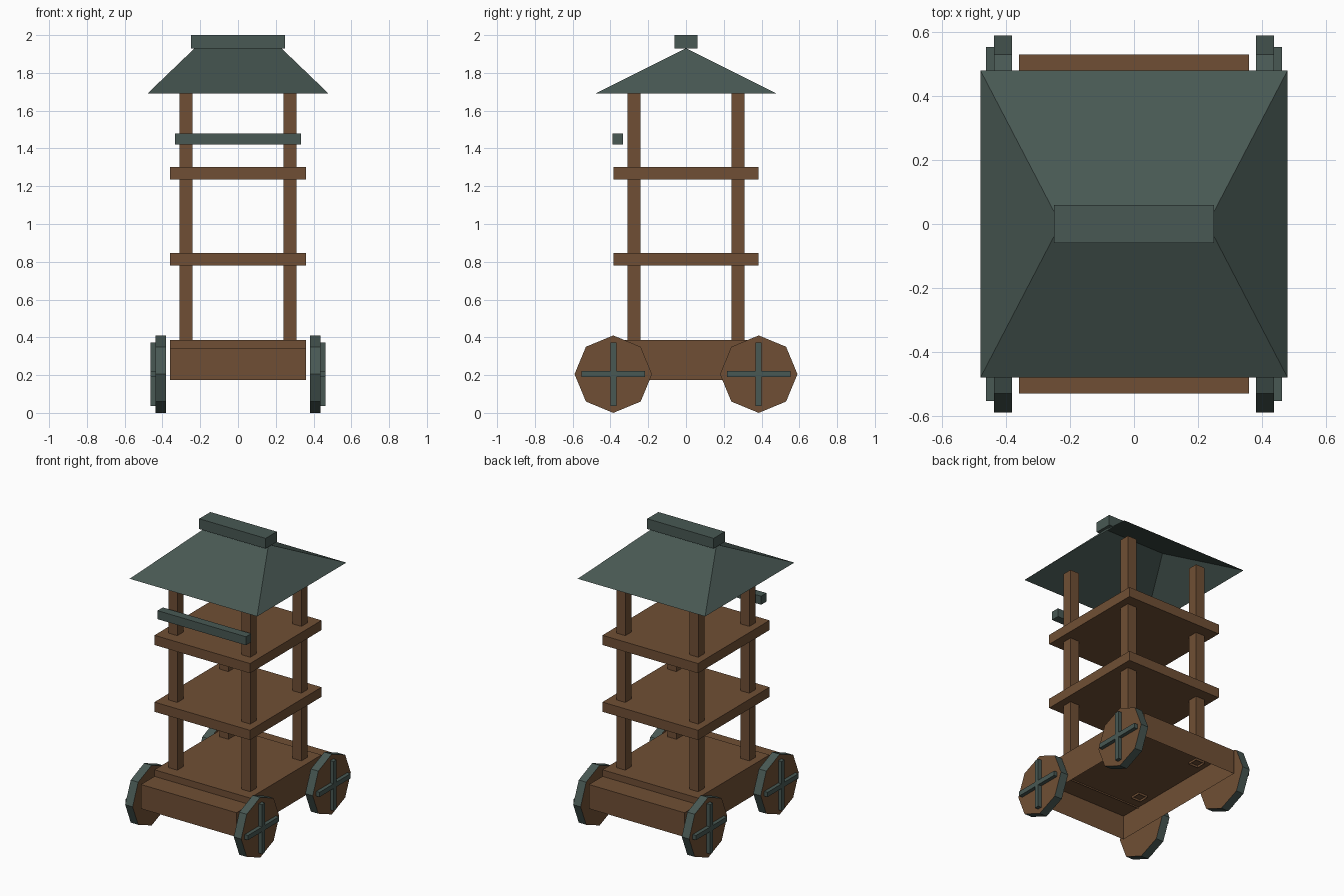
import bpy, bmesh, math
from mathutils import Matrix

if "Cube" in bpy.data.objects:
    bpy.data.objects.remove(bpy.data.objects["Cube"])


def material(name, rgb):
    m = bpy.data.materials.new(name)
    m.diffuse_color = (*rgb, 1)
    m.use_nodes = True
    m.node_tree.nodes["Principled BSDF"].inputs["Base Color"].default_value = m.diffuse_color
    return m


BROWN = material("brown wood", (0.16, 0.078, 0.035))
GREEN = material("dark green metal", (0.065, 0.098, 0.087))


def finish(name, bm, *mats):
    me = bpy.data.meshes.new(name)
    bm.to_mesh(me)
    bm.free()
    for m in mats:
        me.materials.append(m)
    ob = bpy.data.objects.new(name, me)
    bpy.context.collection.objects.link(ob)
    return ob


def box(name, lo, hi, mat, open_bottom=False):
    bm = bmesh.new()
    bmesh.ops.create_cube(bm, size=1)
    for v in bm.verts:
        v.co = [hi[i] if v.co[i] > 0 else lo[i] for i in range(3)]
    bm.normal_update()
    if open_bottom:
        down = [f for f in bm.faces if f.normal.z < -0.9]
        bmesh.ops.delete(bm, geom=down, context='FACES_ONLY')
    return finish(name, bm, mat)


# Hollow chassis and the deck on top of it
box("chassis", (-0.36, -0.53, 0.175), (0.36, 0.53, 0.34), BROWN, True)
box("deck", (-0.36, -0.385, 0.33), (0.36, 0.385, 0.385), BROWN, True)

# Upper floors
for name, z in (("lower_floor", 0.78), ("upper_floor", 1.235)):
    box(name, (-0.36, -0.385, z), (0.36, 0.385, z + 0.066), BROWN)

# Corner posts and wheels
WHEEL_R, WHEEL_Z = 0.205, 0.205
for sx, side in ((-1, "left"), (1, "right")):
    for sy, end in ((-1, "front"), (1, "back")):
        tag = f"{end}_{side}"
        px, py = 0.275 * sx, 0.275 * sy
        box("post_" + tag, (px - 0.034, py - 0.034, 0.325),
            (px + 0.034, py + 0.034, 1.72), BROWN, True)

        # Eight-sided wheel: brown discs, green rim
        wy = 0.385 * sy
        bm = bmesh.new()
        bmesh.ops.create_cone(bm, cap_ends=True, segments=8, radius1=WHEEL_R,
                              radius2=WHEEL_R, depth=0.056)
        bm.transform(Matrix.Translation((0.409 * sx, wy, WHEEL_Z))
                     @ Matrix.Rotation(math.pi / 2, 4, 'Y'))
        bm.normal_update()
        for f in bm.faces:
            f.material_index = 0 if abs(f.normal.x) > 0.9 else 1
        finish("wheel_" + tag, bm, BROWN, GREEN)

        # Crossed spokes on the outer face
        xs = sorted((0.43 * sx, 0.462 * sx))
        for kind, hy, hz in (("upright", 0.016, 0.168), ("level", 0.168, 0.016)):
            box(f"{kind}_spoke_{tag}", (xs[0], wy - hy, WHEEL_Z - hz),
                (xs[1], wy + hy, WHEEL_Z + hz), GREEN)

# Front crossbar
box("front_crossbar", (-0.333, -0.39, 1.42), (0.333, -0.333, 1.478), GREEN)

# Hipped roof shell, open underneath
bm = bmesh.new()
e = [bm.verts.new((x, y, 1.69)) for x, y in
     ((-0.48, -0.48), (0.48, -0.48), (0.48, 0.48), (-0.48, 0.48))]
r = [bm.verts.new((x, 0, 1.93)) for x in (-0.23, 0.23)]
for face in ((e[0], e[1], r[1], r[0]), (e[1], e[2], r[1]),
             (e[2], e[3], r[0], r[1]), (e[3], e[0], r[0])):
    bm.faces.new(face)
bm.normal_update()
finish("roof", bm, GREEN)

# Ridge cap
box("ridge_cap", (-0.25, -0.06, 1.93), (0.25, 0.06, 2.0), GREEN)
